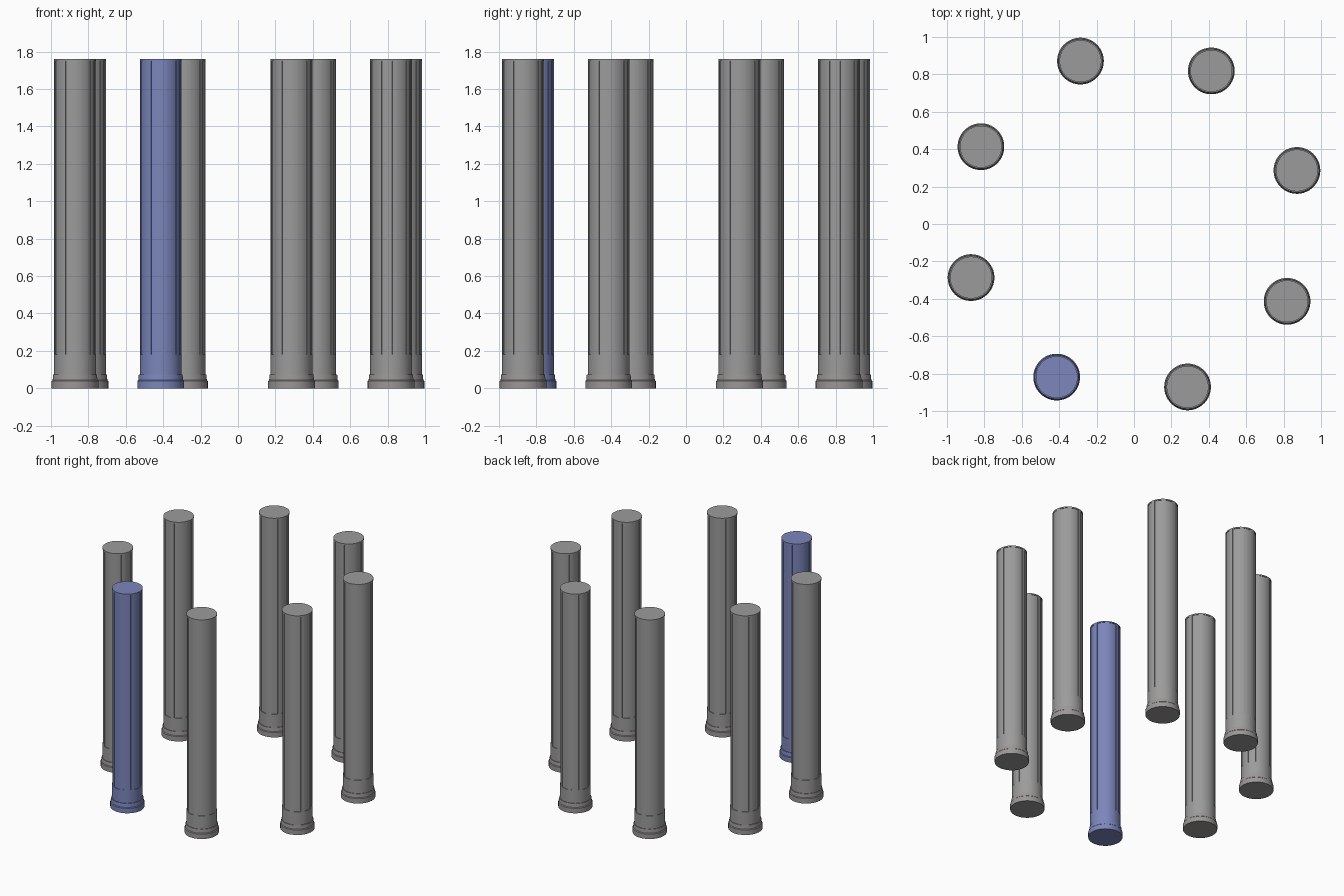
import bpy, bmesh
from math import pi, sin, cos, radians

cube = bpy.data.objects.get("Cube")
if cube:
    bpy.data.objects.remove(cube)


def material(name, rgb):
    m = bpy.data.materials.new(name)
    m.use_nodes = True
    m.diffuse_color = (*rgb, 1)
    m.node_tree.nodes["Principled BSDF"].inputs["Base Color"].default_value = (*rgb, 1)
    return m


STONE = material("grey stone", (0.33, 0.33, 0.33))
PLINTH = material("warm grey stone", (0.33, 0.31, 0.31))
BLUE = material("blue stone", (0.20, 0.24, 0.50))

COUNT, RING = 8, 0.917
SEG, FLUTES = 48, 8
SHAFT_R, FLUTE_DEPTH = 0.112, 0.004


def finish(bm, name, mat, place):
    """Turn a bmesh into a placed, shaded object."""
    bmesh.ops.recalc_face_normals(bm, faces=bm.faces)
    mesh = bpy.data.meshes.new(name)
    bm.to_mesh(mesh)
    bm.free()
    mesh.materials.append(mat)
    obj = bpy.data.objects.new(name, mesh)
    bpy.context.collection.objects.link(obj)
    angle = place
    obj.location = (RING * cos(angle), RING * sin(angle), 0)
    obj.rotation_euler.z = angle
    bpy.ops.object.select_all(action="DESELECT")
    obj.select_set(True)
    bpy.context.view_layer.objects.active = obj
    bpy.ops.object.shade_smooth_by_angle(angle=radians(30))
    return obj


def stack(bm, rings):
    """Join rings of points into a closed solid."""
    loops = [[bm.verts.new(p) for p in ring] for ring in rings]
    n = len(loops[0])
    for low, high in zip(loops, loops[1:]):
        for i in range(n):
            j = (i + 1) % n
            bm.faces.new((low[i], low[j], high[j], high[i]))
    bm.faces.new(loops[0][::-1])
    bm.faces.new(loops[-1])


def circle(r, z):
    return [(r * cos(2 * pi * i / SEG), r * sin(2 * pi * i / SEG), z) for i in range(SEG)]


def base(angle, mat):
    """Two-step round plinth."""
    bm = bmesh.new()
    stack(bm, [circle(r, z) for r, z in
               ((0.125, 0), (0.125, 0.04), (0.12, 0.045), (0.117, 0.075))])
    finish(bm, "column_base", mat, angle)


def shaft(angle, mat):
    """Round shaft with shallow vertical flutes sunk into its side."""
    bm = bmesh.new()
    stack(bm, [circle(SHAFT_R, z) for z in (0.07, 0.18, 1.75, 1.76)])
    step = SEG // FLUTES
    sides = [f for f in bm.faces if len(f.verts) == 4 and 0.5 < f.calc_center_median().z < 1.5]
    bmesh.ops.recalc_face_normals(bm, faces=bm.faces)
    for k in range(FLUTES):
        panel = sides[k * step:k * step + step // 2 + 1]
        bmesh.ops.inset_region(bm, faces=panel, thickness=0.0005,
                               depth=-FLUTE_DEPTH, use_even_offset=True)
    finish(bm, "column_shaft", mat, angle)


# Ring of columns, one of them blue
for k in range(COUNT):
    a = radians(18.2) + 2 * pi * k / COUNT
    accent = k == 5
    base(a, BLUE if accent else PLINTH)
    shaft(a, BLUE if accent else STONE)
